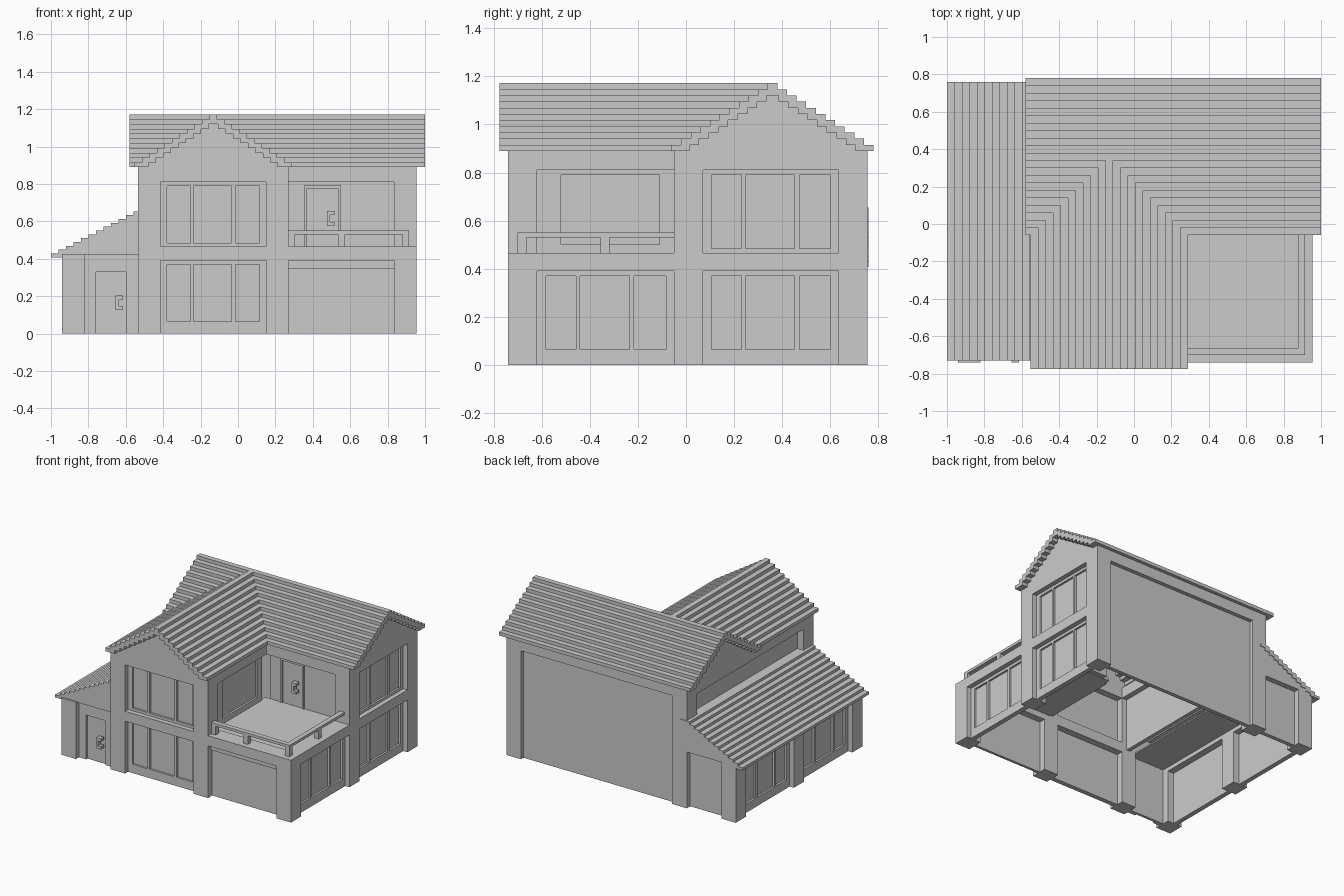
import bpy, bmesh

cube = bpy.data.objects.get("Cube")
if cube:
    bpy.data.objects.remove(cube, do_unlink=True)

GREY = (0.6, 0.6, 0.6, 1)
mat = bpy.data.materials.new("plain grey")
mat.use_nodes = True
mat.diffuse_color = GREY
mat.node_tree.nodes["Principled BSDF"].inputs["Base Color"].default_value = GREY

# Main wall planes and heights
WEST, EAST, FRONT, BACK = -0.535, 0.955, -0.74, 0.755
WING, INNER, SIDE = 0.27, -0.05, -0.94
POST, BAND, FLOOR, HEAD, EAVE = 0.12, 0.39, 0.465, 0.81, 0.89


def prism(bm, base, axis, a, b):
    """Extrude a 2D outline along an axis from a to b."""
    def put(p, t):
        return (t, p[0], p[1]) if axis == "x" else (p[0], t, p[1])
    lo = [bm.verts.new(put(p, a)) for p in base]
    hi = [bm.verts.new(put(p, b)) for p in base]
    n = len(base)
    bm.faces.new(lo)
    bm.faces.new(hi[::-1])
    for i in range(n):
        j = (i + 1) % n
        bm.faces.new((lo[j], lo[i], hi[i], hi[j]))


def build(name, boxes=(), prisms=()):
    """One object from boxes (x0, x1, y0, y1, z0, z1) and prisms."""
    bm = bmesh.new()
    for x0, x1, y0, y1, z0, z1 in boxes:
        prism(bm, [(x0, z0), (x1, z0), (x1, z1), (x0, z1)], "y", y0, y1)
    for p in prisms:
        prism(bm, *p)
    bmesh.ops.recalc_face_normals(bm, faces=bm.faces)
    mesh = bpy.data.meshes.new(name)
    bm.to_mesh(mesh)
    bm.free()
    mesh.materials.append(mat)
    ob = bpy.data.objects.new(name, mesh)
    bpy.context.collection.objects.link(ob)
    return ob


def slab(face, u0, u1, z0, z1, d0, d1):
    """Box on a wall face, from depth d0 to d1 behind its plane."""
    axis, pos, sign = face
    a, b = sorted((pos - sign * d0, pos - sign * d1))
    return (a, b, u0, u1, z0, z1) if axis == "x" else (u0, u1, a, b, z0, z1)


def framed(name, face, u0, u1, z0, z1, panes, bottom, top):
    """Recessed frame with sunken panes given as u ranges."""
    boxes = [slab(face, u0, u1, z0, z1, 0.05, 0.07)]
    edges = [u0] + [u for p in panes for u in p] + [u1]
    for a, b in zip(edges[::2], edges[1::2]):
        boxes.append(slab(face, a, b, z0, z1, 0.035, 0.05))
    for a, b in panes:
        if bottom > z0:
            boxes.append(slab(face, a, b, z0, bottom, 0.035, 0.05))
        boxes.append(slab(face, a, b, top, z1, 0.035, 0.05))
    build(name, boxes)


def window(name, face, u0, u1, z0, z1, bottom):
    w = u1 - u0
    panes = [(u0 + w * a, u0 + w * b)
             for a, b in ((0.065, 0.285), (0.315, 0.675), (0.71, 0.94))]
    framed(name, face, u0, u1, z0, z1, panes, z0 + bottom, z1 - 0.02)


def handle(name, face, u, z):
    build(name, [slab(face, u, u + 0.018, z, z + 0.08, 0.0, 0.035)] +
          [slab(face, u + 0.018, u + 0.04, t, t + 0.022, 0.0, 0.035)
           for t in (z, z + 0.058)])


south = ("y", FRONT, -1)
north = ("y", BACK, 1)
east = ("x", EAST, 1)
west = ("x", WEST, -1)
lean_west = ("x", SIDE, -1)
wing_east = ("x", WING, 1)
inner_south = ("y", INNER, -1)


def post(x, y, top):
    return (x, x + POST, y, y + POST, 0, top)


# Corner posts
R, B = EAST - POST, BACK - POST
build("house_posts", [
    post(WEST, FRONT, HEAD), post(WING - POST, FRONT, HEAD),
    post(WEST, B, HEAD), post(R, B, HEAD), post(R, INNER, HEAD),
    post(R, FRONT, FLOOR)])
build("lean_to_posts", [post(SIDE, y, 0.425) for y in (FRONT, INNER, B)])

# Floor bands and lintels between the posts
build("floor_bands", [
    slab(south, WEST + POST, WING - POST, BAND, FLOOR, 0, POST),
    slab(south, WING, R, BAND, FLOOR, 0, POST),
    slab(east, FRONT + POST, INNER, BAND, FLOOR, 0, POST),
    slab(east, INNER + POST, B, BAND, FLOOR, 0, POST)])
build("lintels", [
    slab(wing_east, FRONT + POST, INNER + POST, HEAD, EAVE, 0, POST),
    slab(west, FRONT + POST, INNER + POST, HEAD, EAVE, 0, POST),
    slab(inner_south, WING - POST, R, HEAD, EAVE, 0, POST),
    slab(north, WEST + POST, R, HEAD, EAVE, 0, POST)])
build("lean_to_lintel", [slab(lean_west, FRONT + POST, B, BAND, 0.425, 0, POST)])


# Gable walls
def gable(a, b):
    return [(a, HEAD), (b, HEAD), (b, EAVE), ((a + b) / 2, 1.148), (a, EAVE)]


build("front_gable", prisms=[(gable(WEST, WING), "y", FRONT, FRONT + POST)])
build("side_gables", prisms=[
    (gable(INNER, BACK), "x", EAST - POST, EAST),
    (gable(INNER, BACK), "x", WEST, WEST + POST)])
shed = [(SIDE, 0.42), (WEST, 0.42), (WEST, 0.642), (SIDE, 0.435)]
build("lean_to_end_walls", prisms=[
    (shed, "y", FRONT + 0.01, FRONT + POST), (shed, "y", BACK - POST, BACK)])

# Plain recessed walls
build("back_wall", [slab(north, WEST + POST, R, 0, HEAD, 0.03, 0.06)])
build("left_wall", [slab(west, FRONT + POST, B, 0.42, HEAD, 0.05, 0.08)])
build("lean_to_back_wall", [slab(north, SIDE + POST, WEST, 0, 0.425, 0.04, 0.07)])
build("garage_door", [slab(south, WING, R, 0, BAND, 0.05, 0.07),
                      slab(south, WING, R, 0.345, BAND, 0.035, 0.05)])

# Windows
for z0, z1, sill, level in ((0, BAND, 0.065, "lower"), (FLOOR, HEAD, 0.02, "upper")):
    window(f"front_window_{level}", south, WEST + POST, WING - POST, z0, z1, sill)
    window(f"side_window_{level}", east, INNER + POST, B, z0, z1, sill)
window("garage_window", east, FRONT + POST, INNER, 0, BAND, 0.065)
window("lean_to_window_front", lean_west, FRONT + POST, INNER, 0, BAND, 0.065)
window("lean_to_window_back", lean_west, INNER + POST, B, 0, BAND, 0.065)
framed("terrace_window", wing_east, FRONT + POST, INNER, 0.44, HEAD,
       [(-0.52, -0.11)], 0.5, 0.79)

# Doors
framed("lean_to_door", south, SIDE + POST, WEST, 0, 0.425, [(-0.76, -0.60)], 0, 0.33)
handle("lean_to_door_handle", south, -0.655, 0.125)
build("terrace_wall", [slab(inner_south, WING, R, 0.44, HEAD, 0.05, 0.08)])
framed("terrace_door", ("y", INNER + 0.005, -1), 0.355, 0.55, FLOOR - 0.01, 0.795,
       [(0.37, 0.535)], FLOOR - 0.01, 0.775)
handle("terrace_door_handle", inner_south, 0.475, 0.575)

# Terrace floor, ceiling of the lean-to and railing
build("terrace_floor", [(WING - 0.05, R, FRONT + POST, INNER + 0.05, 0.435, 0.458)])
build("lean_to_ceiling", [(SIDE + 0.05, WEST, FRONT + 0.06, BACK - 0.06, 0.42, 0.43)])
T, RX, RY = 0.036, 0.915, -0.70
build("railing",
      [(WING, RX, RY, RY + T, 0.53, 0.55), (RX - T, RX, RY, INNER, 0.53, 0.55)] +
      [(x, x + T, RY, RY + T, FLOOR - 0.01, 0.53) for x in (WING, 0.535, RX - T)] +
      [(RX - T, RX, -0.355, -0.355 + T, FLOOR - 0.01, 0.53)])

# Stepped slat roofs: each row overlaps the one below
ROWS, RUN, RISE, LAP = 11, 0.04, 0.0256, 0.075
MID_Y, MID_X, HALF = 0.36, -0.1325, 0.42
main_roof, wing_roof = [], []
for i in range(ROWS):
    z = EAVE + i * RISE
    out = HALF - i * RUN
    inn = max(out - LAP, 0)
    for s in (-1, 1):
        y0, y1 = sorted((MID_Y + s * out, MID_Y + s * inn))
        main_roof.append((-0.58, 1.0, y0, y1, z, z + RISE))
        x0, x1 = sorted((MID_X + s * out, MID_X + s * inn))
        wing_roof.append((x0, x1, -0.775, MID_Y - out + RUN, z, z + RISE))
build("main_roof", main_roof)
build("wing_roof", wing_roof)
build("lean_to_roof", [
    (-1 + i * RUN, min(-0.92 + i * RUN, WEST + 0.05), -0.73, 0.76,
     0.408 + i * 0.0205, 0.4285 + i * 0.0205) for i in range(12)])
